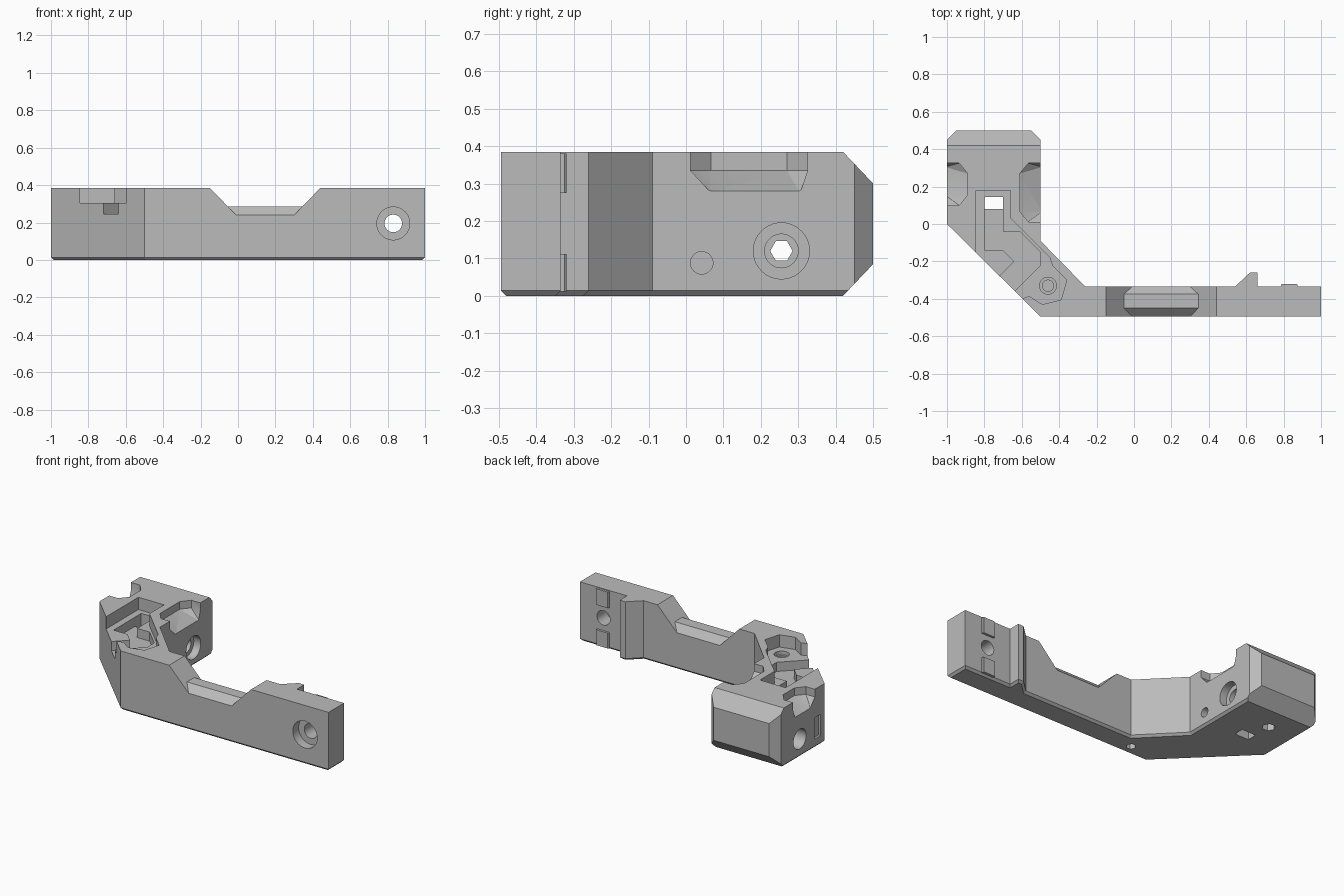
import bpy, bmesh
from math import cos, sin, tau
from mathutils import Vector

cube = bpy.data.objects.get("Cube")
if cube:
    bpy.data.objects.remove(cube, do_unlink=True)

grey = bpy.data.materials.new("plain grey")
grey.use_nodes = True
grey.diffuse_color = (0.5, 0.5, 0.5, 1)
grey.node_tree.nodes["Principled BSDF"].inputs["Base Color"].default_value = (0.5, 0.5, 0.5, 1)


def finish(name, bm):
    bmesh.ops.recalc_face_normals(bm, faces=bm.faces)
    mesh = bpy.data.meshes.new(name)
    bm.to_mesh(mesh)
    bm.free()
    mesh.materials.append(grey)
    ob = bpy.data.objects.new(name, mesh)
    bpy.context.collection.objects.link(ob)
    return ob


def prism(name, pts, axis, lo, hi, base_bevel=0):
    """Extrude a flat outline along an axis; the outline uses the other two axes in order."""
    bm = bmesh.new()
    verts = []
    for a, b in pts:
        co = [a, b]
        co.insert("xyz".index(axis), lo)
        verts.append(bm.verts.new(co))
    face = bm.faces.new(verts)
    shift = Vector((0, 0, 0))
    shift["xyz".index(axis)] = hi - lo
    new = bmesh.ops.extrude_face_region(bm, geom=[face], use_keep_orig=True)["geom"]
    bmesh.ops.translate(bm, vec=shift, verts=[v for v in new if isinstance(v, bmesh.types.BMVert)])
    bmesh.ops.recalc_face_normals(bm, faces=bm.faces)
    if base_bevel:
        rim = [e for e in bm.edges if all(abs(v.co.z - lo) < 1e-5 for v in e.verts)]
        bmesh.ops.bevel(bm, geom=rim, offset=base_bevel, segments=1, affect="EDGES")
    return finish(name, bm)


def hull(name, points):
    bm = bmesh.new()
    for p in points:
        bm.verts.new(p)
    bmesh.ops.convex_hull(bm, input=bm.verts)
    return finish(name, bm)


def rect(a0, a1, b0, b1):
    return [(a0, b0), (a1, b0), (a1, b1), (a0, b1)]


def disc(a, b, r, n=40):
    return [(a + r * cos(tau * i / n), b + r * sin(tau * i / n)) for i in range(n)]


def combine(body, tool, operation="DIFFERENCE"):
    mod = body.modifiers.new("combine", "BOOLEAN")
    mod.operation, mod.object, mod.solver = operation, tool, "EXACT"
    bpy.context.view_layer.objects.active = body
    bpy.ops.object.modifier_apply(modifier=mod.name)
    bpy.data.objects.remove(tool, do_unlink=True)


def cut(pts, axis, lo, hi):
    combine(body, prism("cutter", pts, axis, lo, hi))


TOP = 0.385
# Angled bracket: end block, diagonal link, long arm and rib in one outline
outline = [(-1, 0), (-.5, -.495), (1, -.495), (1, -.335), (.66, -.335), (.66, -.26),
           (.62, -.26), (.54, -.335), (-.26, -.335), (-.5, -.09), (-.5, .5), (-1, .5)]
body = prism("bracket_body", outline, "z", 0, TOP, 0.014)

# Chamfers on the far end of the block
cut([(.415, .39), (.51, .39), (.51, .29)], "x", -1.1, -.4)
cut([(.415, -.005), (.51, -.005), (.51, .095)], "x", -1.1, -.4)
for side in (-1, 1):
    x = -.75 + side * .25
    cut([(x + side * .01, .44), (x + side * .01, .51), (x - side * .06, .51)], "z", -.1, .5)

# Tapered notch in the arm, with a chamfered ridge as its floor
cut([(-.165, .4), (-.01, .24), (.3, .24), (.455, .4)], "y", -.6, -.3)
ridge = prism("ridge", [(-.495, .235), (-.495, .24), (-.45, .285), (-.375, .285),
                        (-.335, .24), (-.335, .235)], "x", -.07, .36)
combine(body, ridge, "UNION")

# Counterbored hole through the arm
cut(disc(.83, .195, .047), "y", -.6, -.2)
cut(disc(.83, .195, .088), "y", -.6, -.435)

# Cross bore through the block, with a hexagonal core
cut(disc(.255, .12, .03, 6), "x", -1.1, -.4)
cut(disc(.255, .12, .075), "x", -.55, -.4)
cut(disc(.255, .12, .045), "x", -.66, -.4)
cut(disc(.255, .12, .065), "x", -1.1, -.9)
cut(disc(.042, .088, .03), "x", -.56, -.4)
cut(rect(.04, .1, .06, .2), "x", -1.1, -.985)

# Shallow pocket in the top, open through the diagonal face
cut([(-.845, .18), (-.845, -.3), (-.7, -.5), (-.6, -.4), (-.56, -.385), (-.49, -.43),
     (-.39, -.405), (-.36, -.3), (-.435, -.225), (-.45, -.18), (-.66, .03), (-.66, .18)],
    "z", .305, .5)
# Deeper switch recess and its outlet channel
cut([(-.8, .145), (-.8, -.14), (-.7, -.14), (-.64, -.2), (-.8, -.36), (-.7, -.42),
     (-.56, -.28), (-.5, -.22), (-.5, -.15), (-.61, -.04), (-.7, -.04), (-.7, .145)],
    "z", .245, .5)
cut(rect(-.8, -.7, .08, .145), "z", -.1, .5)

# Screw holes, from above and below
cut(disc(-.46, -.33, .045), "z", .28, .5)
cut(disc(-.46, -.33, .03), "z", .12, .5)
cut(disc(-.33, -.42, .03, 6), "z", -.1, .1)
cut(disc(-.8, .265, .04, 6), "z", -.1, .1)


# Sloped finger notches on both sides of the block
def finger_notch(side, front):
    def at(depth, y, z):
        return (-.75 + side * (.25 - depth), y, z)
    pts = []
    for z in (.45, .335):
        for depth, inset in ((-.01, 0), (.065, 0), (.11, .055)):
            pts += [at(depth, front + inset, z), at(depth, .325 - inset, z)]
    pts += [at(-.01, front + .055, .275), at(-.01, .305, .275)]
    combine(body, hull("cutter", pts))


finger_notch(1, .012)
finger_notch(-1, .1)

# Locating pads on the back of the arm
for name, z0, z1 in (("lower_pad", .012, .112), ("upper_pad", .275, .38)):
    prism(name, [(.785, -.345), (.875, -.345), (.875, -.325), (.87, -.32),
                 (.79, -.32), (.785, -.325)], "z", z0, z1)

# Smooth bores, sharp edges elsewhere
bpy.context.view_layer.update()
body.select_set(True)
bpy.context.view_layer.objects.active = body
bpy.ops.object.shade_smooth_by_angle(angle=0.4)
